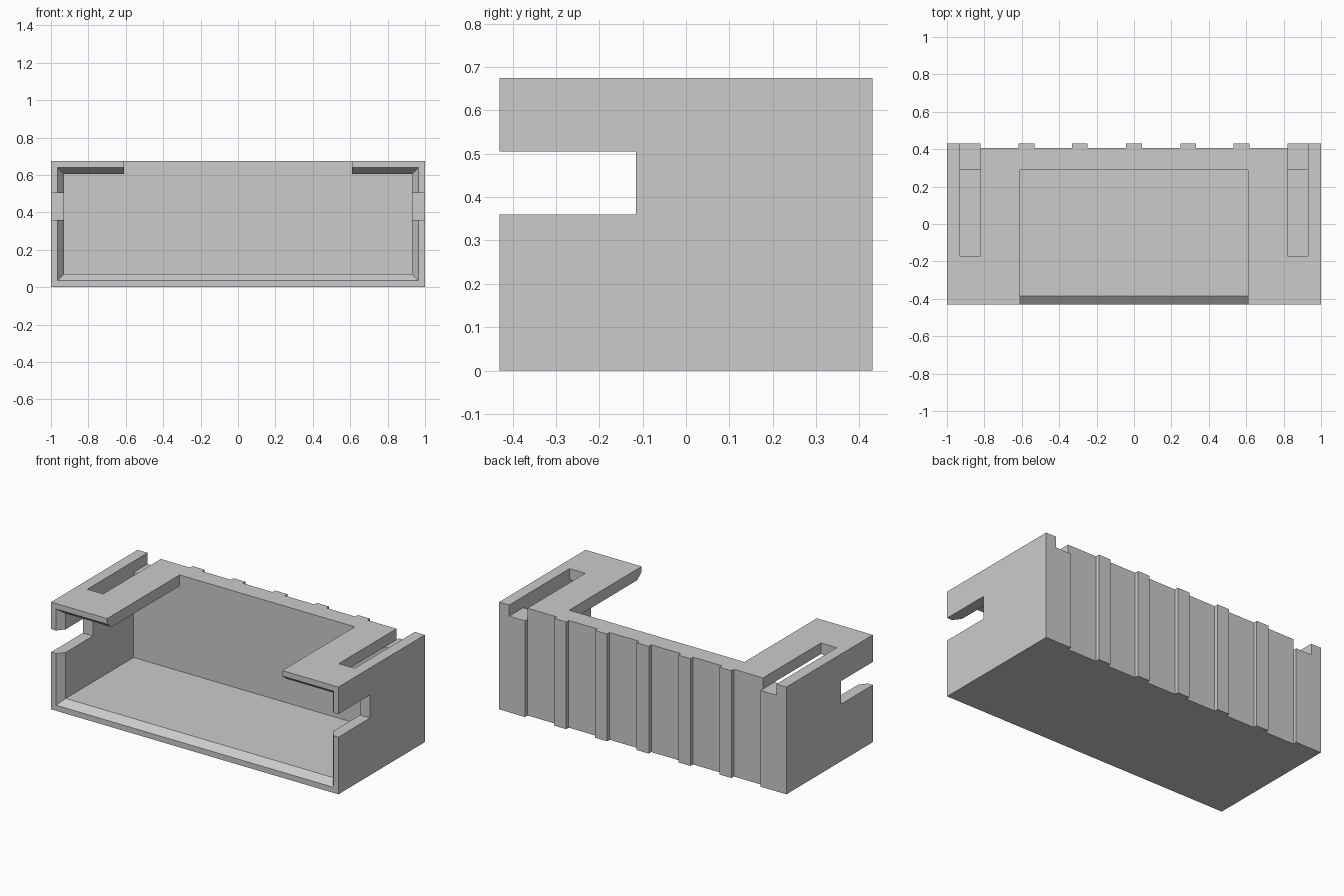
import bpy
import bmesh

if "Cube" in bpy.data.objects:
    bpy.data.objects.remove(bpy.data.objects["Cube"])

W, D, H = 1.0, 0.43, 0.675          # half width, half depth, height
INNER_X, FLOOR, CEILING = 0.93, 0.07, 0.605
BACK_WALL = 0.29

grey = bpy.data.materials.new("plain grey plastic")
grey.use_nodes = True
colour = (0.6, 0.6, 0.6, 1)
grey.diffuse_color = colour
grey.node_tree.nodes["Principled BSDF"].inputs["Base Color"].default_value = colour


def add_object(name, bm):
    bmesh.ops.recalc_face_normals(bm, faces=bm.faces)
    mesh = bpy.data.meshes.new(name)
    bm.to_mesh(mesh)
    bm.free()
    obj = bpy.data.objects.new(name, mesh)
    mesh.materials.append(grey)
    bpy.context.collection.objects.link(obj)
    return obj


def loft(name, rings):
    """Closed solid through matching rings of points."""
    bm = bmesh.new()
    loops = [[bm.verts.new(p) for p in ring] for ring in rings]
    n = len(loops[0])
    for a, b in zip(loops, loops[1:]):
        for i in range(n):
            j = (i + 1) % n
            bm.faces.new((a[i], a[j], b[j], b[i]))
    bm.faces.new(loops[0])
    bm.faces.new(loops[-1])
    return add_object(name, bm)


def box(name, x, y, z):
    return loft(name, [[(x[0], y[0], h), (x[1], y[0], h),
                        (x[1], y[1], h), (x[0], y[1], h)] for h in z])


def cut(target, cutter):
    cutter.hide_render = True
    mod = target.modifiers.new("cut", "BOOLEAN")
    mod.operation = "DIFFERENCE"
    mod.solver = "EXACT"
    mod.object = cutter
    bpy.context.view_layer.objects.active = target
    bpy.ops.object.modifier_apply(modifier=mod.name)
    bpy.data.objects.remove(cutter)


# Housing: plan outline with ribs and end blocks along the back
recess = 0.405
plan = [(-W, -D), (W, -D), (W, D), (0.82, D), (0.82, recess)]
for centre in (0.575, 0.29, 0, -0.29, -0.575):
    plan += [(centre + 0.042, recess), (centre + 0.042, D),
             (centre - 0.042, D), (centre - 0.042, recess)]
plan += [(-0.82, recess), (-0.82, D), (-W, D)]
housing = loft("connector_housing", [[(x, y, z) for x, y in plan] for z in (0, H)])

# Cavity open to the front, with a bevelled mouth
def mouth(y, grow):
    x, low, high = INNER_X + grow, FLOOR - grow, CEILING + grow
    return [(-x, y, low), (x, y, low), (x, y, high), (-x, y, high)]


cut(housing, loft("cavity_cutter", [mouth(-0.448, 0.049), mouth(-0.385, 0), mouth(BACK_WALL, 0)]))

# Wide opening in the roof
cut(housing, box("roof_cutter", (-0.61, 0.61), (-0.6, BACK_WALL), (0.3, 0.8)))

# Roof slots and side notches, both sides
for side in (-1, 1):
    slot_x = sorted((side * 0.82, side * INNER_X))
    cut(housing, box("slot_cutter", slot_x, (-0.17, 0.6), (CEILING, 0.8)))
    notch_x = sorted((side * 0.8, side * 1.2))
    cut(housing, box("notch_cutter", notch_x, (-0.6, -0.115), (0.36, 0.505)))
